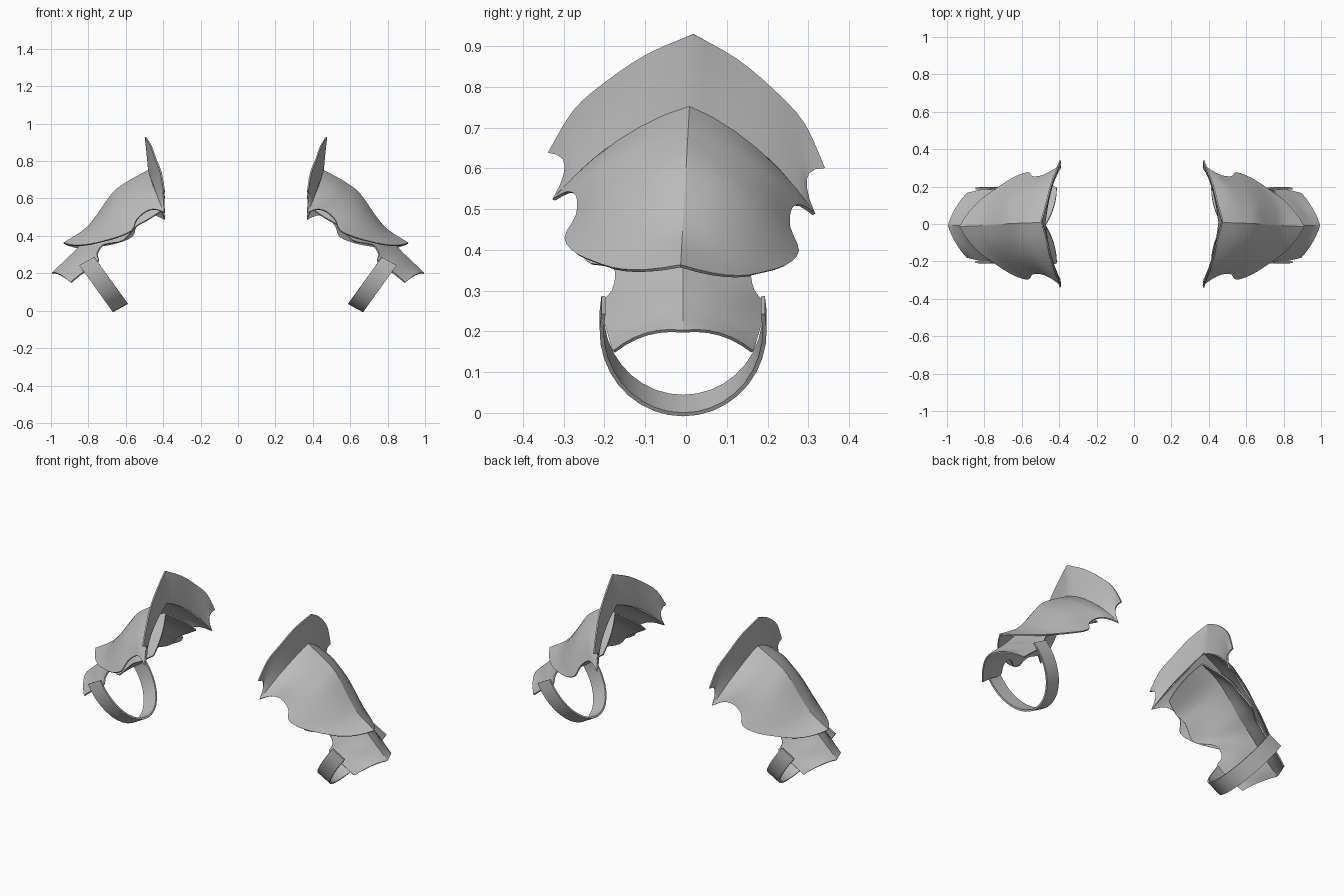
import bpy, bmesh, math
from mathutils import Vector, Matrix

cube = bpy.data.objects.get("Cube")
if cube:
    bpy.data.objects.remove(cube)

steel = bpy.data.materials.new("steel_grey")
steel.use_nodes = True
steel.diffuse_color = (0.5, 0.5, 0.5, 1)
steel.node_tree.nodes["Principled BSDF"].inputs["Base Color"].default_value = (0.5, 0.5, 0.5, 1)


def catmull(a, b, c, d, t):
    return 0.5 * (2 * b + (c - a) * t + (2 * a - 5 * b + 4 * c - d) * t * t
                  + (3 * b - a - 3 * c + d) * t ** 3)


def refine(rows, steps=3):
    """Smooth the rows lengthwise."""
    out = []
    last = len(rows) - 1
    for i in range(last):
        four = [rows[max(0, min(last, i + k))] for k in (-1, 0, 1, 2)]
        for s in range(steps):
            out.append([catmull(*p, s / steps) for p in zip(*four)])
    return out + [rows[-1]]


def through(a, m, b, t):
    """Curve through three points."""
    return a * (1 - t) * (1 - 2 * t) + m * 4 * t * (1 - t) + b * t * (2 * t - 1)


def finish(name, grids, matrix, thickness):
    bm = bmesh.new()
    for grid in grids:
        vs = [[bm.verts.new(matrix @ p) for p in row] for row in grid]
        for r0, r1 in zip(vs, vs[1:]):
            for j in range(len(r0) - 1):
                bm.faces.new((r0[j], r0[j + 1], r1[j + 1], r1[j]))
    bmesh.ops.remove_doubles(bm, verts=bm.verts, dist=0.0005)
    bmesh.ops.recalc_face_normals(bm, faces=bm.faces)
    mesh = bpy.data.meshes.new(name)
    bm.to_mesh(mesh)
    bm.free()
    mesh.materials.append(steel)
    ob = bpy.data.objects.new(name, mesh)
    bpy.context.collection.objects.link(ob)
    bpy.ops.object.select_all(action='DESELECT')
    ob.select_set(True)
    bpy.context.view_layer.objects.active = ob
    mod = ob.modifiers.new("thickness", 'SOLIDIFY')
    mod.thickness = thickness
    mod.offset = 0
    bpy.ops.object.modifier_apply(modifier=mod.name)
    bpy.ops.object.shade_smooth_by_angle(angle=math.radians(22))


def plate(name, rows, matrix, n=6):
    """Ridged plate: each row runs ridge, middle, edge, and is repeated on both sides."""
    rows = refine([[Vector(p) for p in row] for row in rows])
    half = [[through(*row, j / n) for j in range(n + 1)] for row in rows]
    other = [[Vector((p.x, -p.y, p.z)) for p in row] for row in half]
    finish(name, (half, other), matrix, 0.008)


SHOULDER = [
    ((.455, 0, .75), (.43, .17, .655), (.37, .32, .505)),
    ((.52, 0, .715), (.50, .16, .635), (.42, .285, .525)),
    ((.58, 0, .68), (.56, .15, .60), (.47, .262, .515)),
    ((.65, 0, .625), (.625, .15, .54), (.52, .26, .47)),
    ((.73, 0, .51), (.69, .15, .455), (.545, .285, .412)),
    ((.80, 0, .43), (.76, .125, .39), (.63, .255, .375)),
    ((.91, 0, .36), (.83, .11, .342), (.73, .19, .352)),
]
COLLAR = [
    ((.455, 0, .75), (.463, 0, .84), (.473, 0, .93)),
    ((.44, .10, .70), (.441, .105, .79), (.443, .11, .875)),
    ((.418, .20, .635), (.415, .205, .72), (.418, .21, .80)),
    ((.392, .275, .56), (.385, .28, .64), (.39, .285, .725)),
    ((.37, .32, .505), (.375, .295, .59), (.372, .34, .62)),
]
ARM = [
    ((.99, 0, .20), (.95, .09, .193), (.89, .17, .15)),
    ((.95, 0, .238), (.90, .09, .225), (.83, .185, .20)),
    ((.90, 0, .285), (.85, .10, .27), (.745, .20, .26)),
    ((.86, 0, .325), (.82, .09, .305), (.75, .172, .30)),
    ((.82, 0, .37), (.78, .09, .35), (.725, .165, .345)),
    ((.77, 0, .42), (.74, .10, .395), (.68, .185, .36)),
    ((.72, 0, .47), (.69, .12, .43), (.61, .24, .375)),
    ((.66, 0, .55), (.63, .12, .50), (.54, .22, .45)),
    ((.57, 0, .64), (.55, .12, .57), (.48, .225, .485)),
    ((.47, 0, .69), (.425, .10, .615), (.41, .20, .53)),
]


def strap(name, matrix, segments=20):
    """U-shaped band hanging below the arm plate."""
    centre = Vector((.775, 0, .222))
    down = Vector((-.147, 0, -.204))
    across = Vector((.04, 0, -.022))
    start = math.radians(-12)
    grid = []
    for i in range(segments + 1):
        a = start + (math.pi - 2 * start) * i / segments
        p = centre + Vector((0, .2 * math.cos(a), 0)) + down * math.sin(a)
        grid.append([p - across, p + across])
    finish(name, (grid,), matrix, 0.01)


# Upper plates lean slightly; the right set of plates sits a touch further out
lean = (Matrix.Translation((0, 0, .6)) @ Matrix.Rotation(math.radians(-3.2), 4, 'X')
        @ Matrix.Translation((0, 0, -.6)))
for side, sign, out in (("left", 1, 0), ("right", -1, .022)):
    flip = Matrix.Diagonal((sign, 1, 1, 1))
    upper = flip @ Matrix.Translation((out, 0, 0)) @ lean
    lower = flip @ Matrix.Translation((.003, -.007, 0))
    plate(side + "_shoulder_plate", SHOULDER, upper)
    plate(side + "_collar_flange", COLLAR, upper)
    plate(side + "_arm_plate", ARM, lower)
    strap(side + "_arm_strap", lower)
